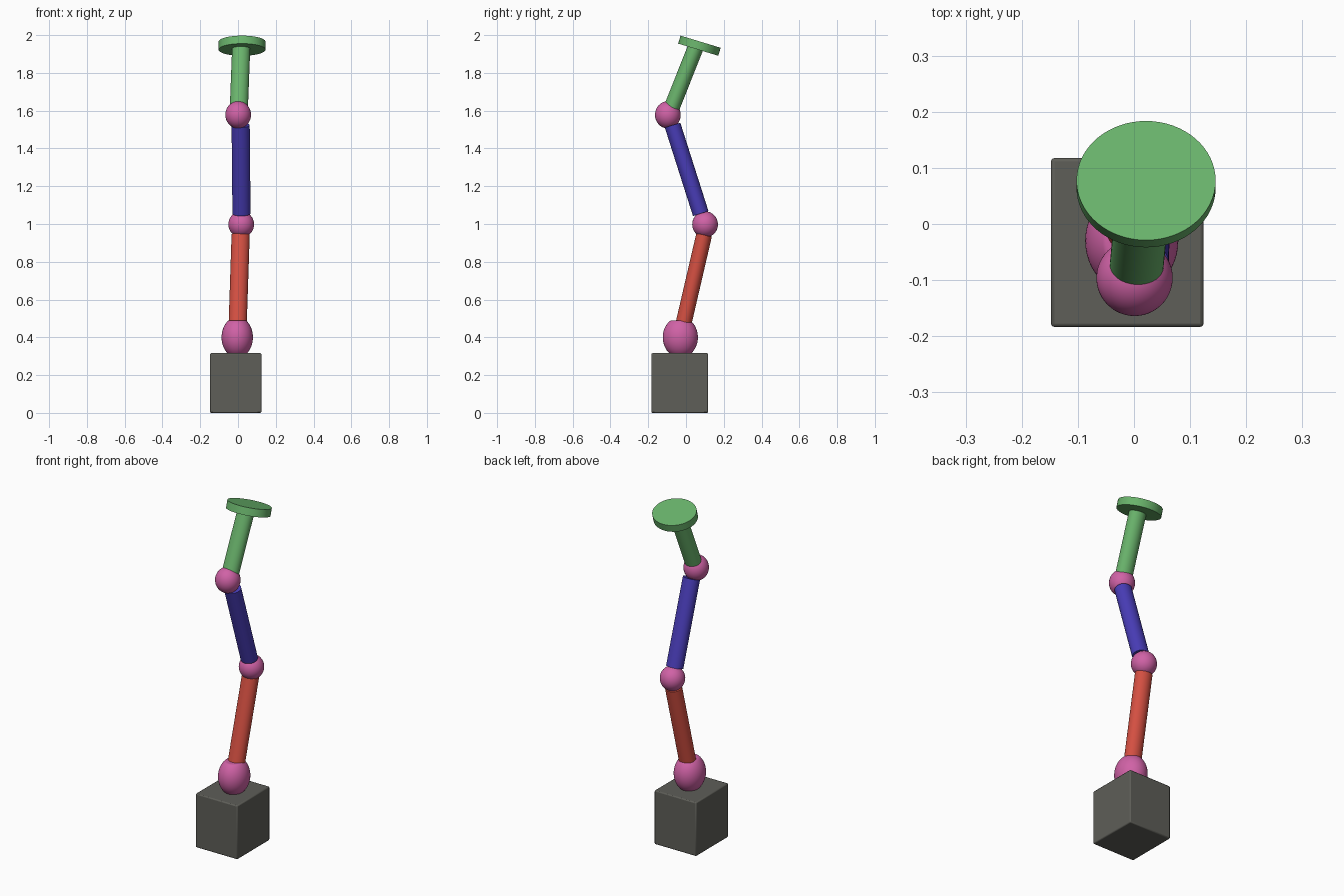
import bpy
from mathutils import Vector

if "Cube" in bpy.data.objects:
    bpy.data.objects.remove(bpy.data.objects["Cube"])


def material(name, rgb):
    """Material from display colour (0-255), stored as linear values."""
    lin = [((c / 255 + 0.055) / 1.055) ** 2.4 for c in rgb]
    m = bpy.data.materials.new(name)
    m.diffuse_color = (*lin, 1)
    m.use_nodes = True
    m.node_tree.nodes["Principled BSDF"].inputs["Base Color"].default_value = m.diffuse_color
    return m


GREY = material("dark_grey", (94, 94, 88))
PINK = material("pink", (208, 98, 166))
RED = material("red", (213, 80, 66))
BLUE = material("indigo", (72, 60, 182))
GREEN = material("green", (106, 180, 108))


def finish(name, mat, angle=0.6):
    ob = bpy.context.object
    ob.name = name
    ob.data.materials.append(mat)
    bpy.ops.object.transform_apply(location=False, rotation=False, scale=True)
    bpy.ops.object.shade_smooth_by_angle(angle=angle)
    return ob


def ball(name, centre, radii):
    bpy.ops.mesh.primitive_uv_sphere_add(segments=48, ring_count=32, radius=1, location=centre)
    bpy.context.object.scale = radii
    return finish(name, PINK)


def rod(name, start, end, rx, ry, mat):
    """Slightly oval cylinder between two points."""
    a, b = Vector(start), Vector(end)
    bpy.ops.mesh.primitive_cylinder_add(vertices=64, radius=1, depth=1, location=(a + b) / 2)
    ob = bpy.context.object
    ob.rotation_mode = 'QUATERNION'
    ob.rotation_quaternion = Vector((0, 0, 1)).rotation_difference(b - a)
    ob.scale = (rx, ry, (b - a).length)
    return finish(name, mat)


# Base block with slightly softened edges
bpy.ops.mesh.primitive_cube_add(size=1, location=(-0.012, -0.033, 0.158))
bpy.context.object.scale = (0.272, 0.301, 0.316)
base = finish("base", GREY)
bevel = base.modifiers.new("soft_edges", 'BEVEL')
bevel.width = 0.006
bevel.segments = 2

# Joints: the base joint is an ellipsoid flattened at its poles
joint = ball("base_joint", (-0.004, -0.03, 0.40), (0.083, 0.093, 0.108))
for v in joint.data.vertices:
    v.co.z = max(-0.09, min(0.089, v.co.z))
ball("middle_joint", (0.017, 0.101, 0.998), (0.068, 0.068, 0.069))
ball("upper_joint", (0.001, -0.096, 1.578), (0.068, 0.068, 0.072))

# Arm segments
rod("lower_arm", (-0.004, -0.03, 0.40), (0.014, 0.096, 0.943), 0.048, 0.042, RED)
rod("middle_arm", (0.0185, 0.078, 1.055), (0.014, -0.071, 1.523), 0.048, 0.043, BLUE)
rod("upper_arm", (0.004, -0.082, 1.60), (0.017, 0.052, 1.937), 0.048, 0.042, GREEN)

# Tilted end plate
c = Vector((0.0215, 0.071, 1.944))
axis = Vector((0.0, 0.29, 0.957)).normalized() * 0.022
rod("end_plate", c - axis, c + axis, 0.124, 0.111, GREEN)
